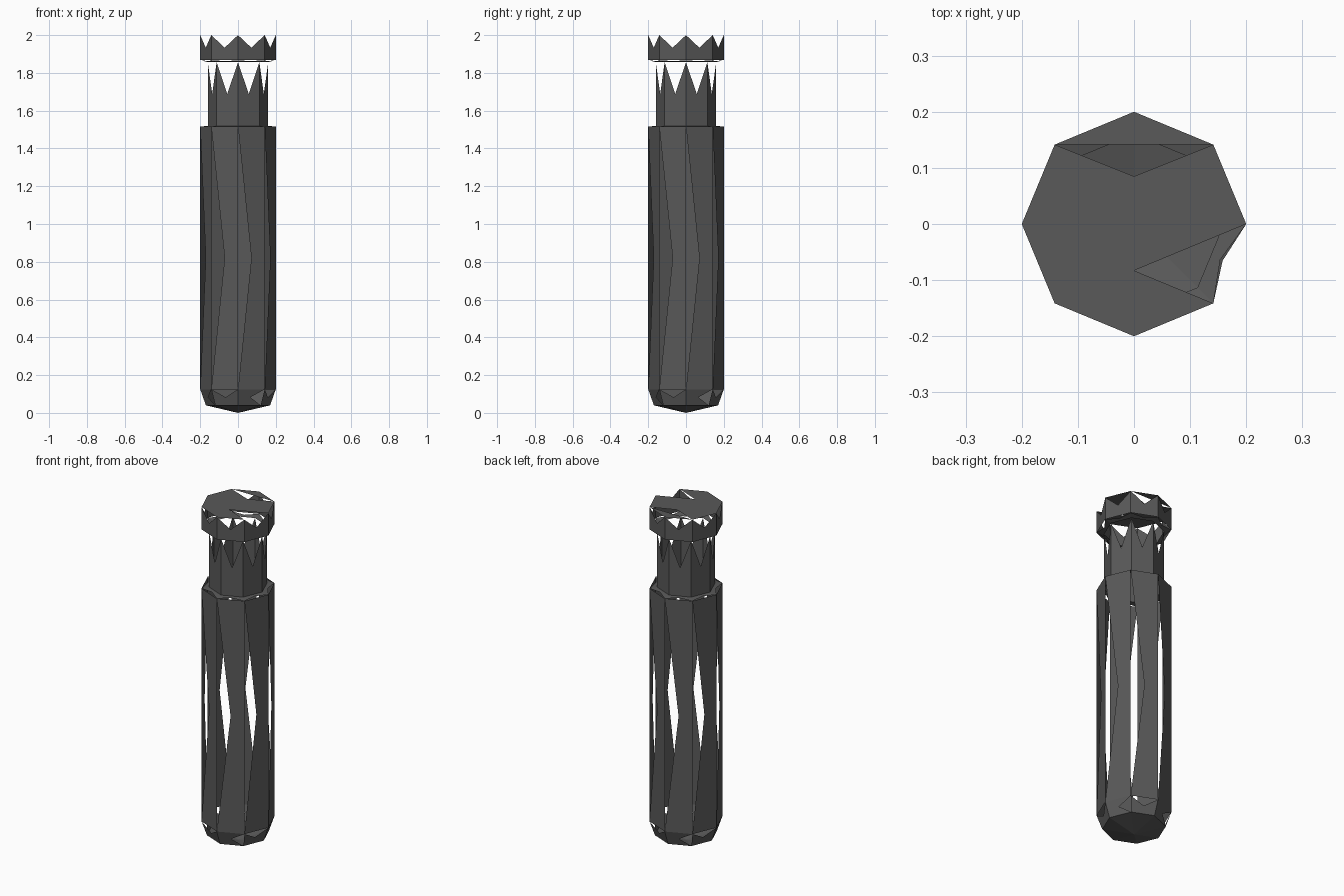
import bpy, bmesh, math
from mathutils import Vector

if "Cube" in bpy.data.objects:
    bpy.data.objects.remove(bpy.data.objects["Cube"])

SIDES = 8
mat = bpy.data.materials.new("dark grey")
mat.diffuse_color = (0.1, 0.1, 0.1, 1)
mat.use_nodes = True
mat.node_tree.nodes["Principled BSDF"].inputs["Base Color"].default_value = mat.diffuse_color


def circle(r, z):
    return [Vector((r * math.cos(math.tau * k / SIDES),
                    r * math.sin(math.tau * k / SIDES), z)) for k in range(SIDES)]


def open_band(bm, low, high, missing):
    """Octagonal band; each panel is split about its centre and one quarter left open."""
    a, b = circle(*low), circle(*high)
    for k in range(SIDES):
        n = (k + 1) % SIDES
        corners = [a[k], a[n], b[n], b[k]]
        centre = sum(corners, Vector()) / 4
        # quarters: 0 bottom, 1 right, 2 top, 3 left
        i = missing(k)
        loop = [corners[(i + 1 + j) % 4] for j in range(4)]
        for j in range(3):
            bm.faces.new([bm.verts.new(p) for p in (loop[j], loop[j + 1], centre)])


def finish(bm, name):
    bmesh.ops.remove_doubles(bm, verts=bm.verts, dist=0.0005)
    me = bpy.data.meshes.new(name)
    bm.to_mesh(me)
    bm.free()
    me.materials.append(mat)
    ob = bpy.data.objects.new(name, me)
    bpy.context.collection.objects.link(ob)


BOTTOM, RIGHT, TOP, LEFT = range(4)

# rounded base: shallow cone and bevel band
bm = bmesh.new()
rim = circle(0.17, 0.04)
for k in range(SIDES):
    bm.faces.new([bm.verts.new(p) for p in
                  (Vector((0, 0, 0)), rim[(k + 1) % SIDES], rim[k])])
open_band(bm, (0.17, 0.04), (0.2, 0.125), lambda k: TOP if k % 2 else RIGHT)
finish(bm, "tube_base")

# long body and its shoulder
bm = bmesh.new()
open_band(bm, (0.2, 0.125), (0.2, 1.515), lambda k: LEFT)
open_band(bm, (0.2, 1.515), (0.16, 1.52), lambda k: BOTTOM)
finish(bm, "tube_body")

# neck with pointed top edge
bm = bmesh.new()
open_band(bm, (0.16, 1.52), (0.16, 1.857), lambda k: TOP)
finish(bm, "neck")

# cap: underside, side wall, top with two open triangles
bm = bmesh.new()
open_band(bm, (0.16, 1.857), (0.2, 1.867), lambda k: TOP)
open_band(bm, (0.2, 1.867), (0.2, 2.0), lambda k: TOP)
v = circle(0.2, 2.0)
back, front = Vector((0, 0.085, 2)), Vector((0, -0.083, 2))
for pts in ([v[1], v[2], v[3]],
            [v[0], v[1], back, front],
            [back, v[3], v[4], v[5], v[6], v[7], front]):
    bm.faces.new([bm.verts.new(p) for p in pts])
finish(bm, "cap")
